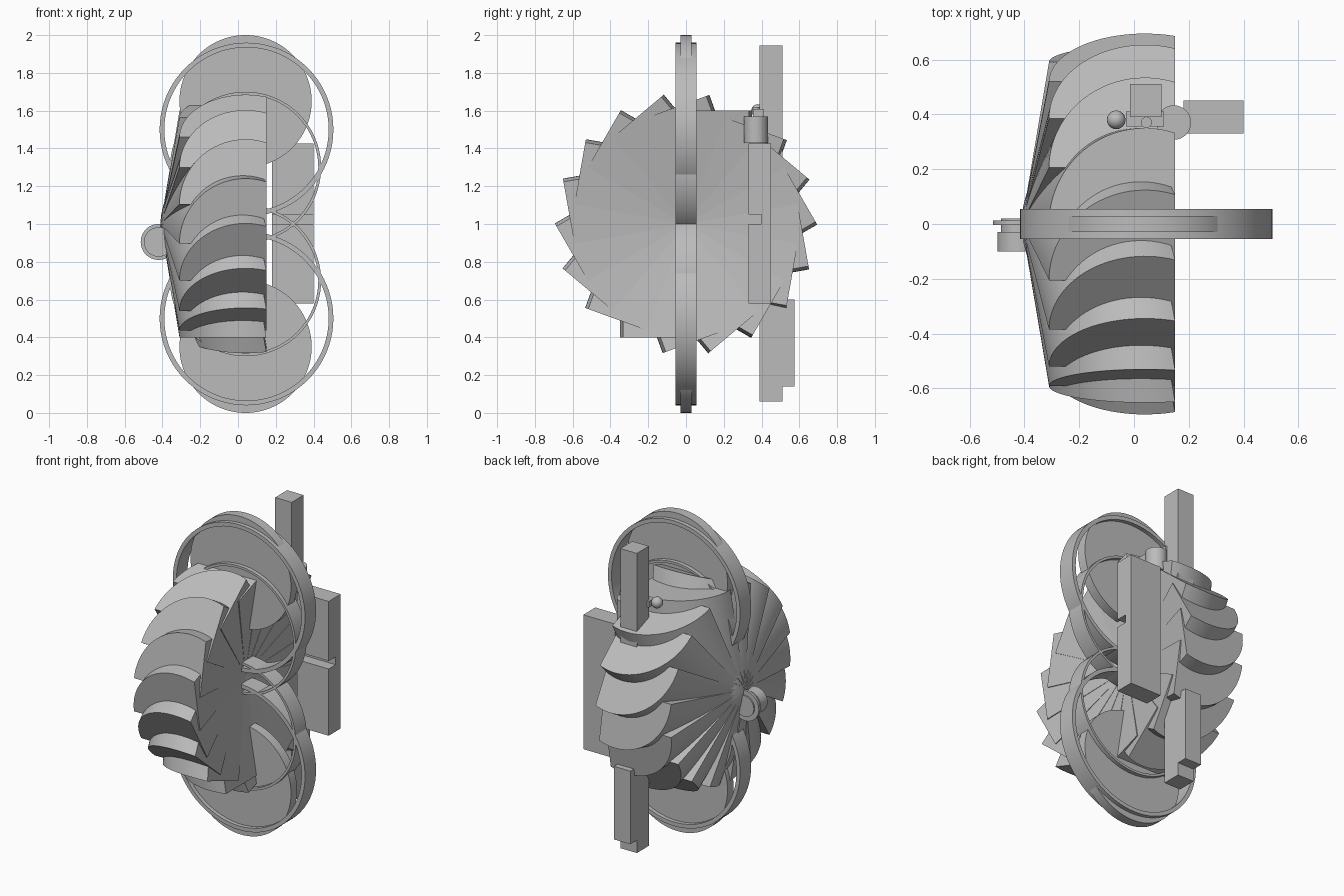
import bpy, bmesh, math
from mathutils import Matrix, Vector

cube = bpy.data.objects.get("Cube")
if cube:
    bpy.data.objects.remove(cube, do_unlink=True)

grey = bpy.data.materials.new("plain_grey")
grey.use_nodes = True
grey.diffuse_color = (0.5, 0.5, 0.5, 1)
grey.node_tree.nodes["Principled BSDF"].inputs["Base Color"].default_value = (0.5, 0.5, 0.5, 1)


def finish(name, bm, smooth=True):
    bmesh.ops.recalc_face_normals(bm, faces=bm.faces[:])
    mesh = bpy.data.meshes.new(name)
    bm.to_mesh(mesh)
    bm.free()
    mesh.materials.append(grey)
    obj = bpy.data.objects.new(name, mesh)
    bpy.context.collection.objects.link(obj)
    if smooth:
        bpy.ops.object.select_all(action='DESELECT')
        obj.select_set(True)
        bpy.context.view_layer.objects.active = obj
        bpy.ops.object.shade_smooth_by_angle(angle=math.radians(30))
    return obj


def box(name, x0, x1, y0, y1, z0, z1):
    bm = bmesh.new()
    bmesh.ops.create_cube(bm, size=1)
    for v in bm.verts:
        v.co = Vector(((x0 + x1) / 2 + v.co.x * (x1 - x0),
                       (y0 + y1) / 2 + v.co.y * (y1 - y0),
                       (z0 + z1) / 2 + v.co.z * (z1 - z0)))
    return finish(name, bm, False)


def cylinder(name, centre, radius, depth, axis='Y', segments=64):
    bm = bmesh.new()
    turn = Matrix.Rotation(math.pi / 2, 4, 'X') if axis == 'Y' else Matrix()
    bmesh.ops.create_cone(bm, cap_ends=True, segments=segments, radius1=radius,
                          radius2=radius, depth=depth,
                          matrix=Matrix.Translation(centre) @ turn)
    return finish(name, bm)


def hoop(name, x, z, outer, inner, half, segments=80):
    # flat band with its axis along y
    bm = bmesh.new()
    loops = []
    for i in range(segments):
        a = math.tau * i / segments
        loops.append([bm.verts.new((x + r * math.cos(a), y, z + r * math.sin(a)))
                      for r, y in ((outer, -half), (outer, half), (inner, half), (inner, -half))])
    for i in range(segments):
        a, b = loops[i], loops[(i + 1) % segments]
        for k in range(4):
            j = (k + 1) % 4
            bm.faces.new((a[k], a[j], b[j], b[k]))
    return finish(name, bm)


# fan: half-round blades overlapping around the x axis
HUB_Z, RIM, RADIUS, MID_X, FRONT_X, LEAN = 1.0, 0.6, 0.35, 0.04, 0.15, 0.1
end = math.acos((FRONT_X - MID_X) / RADIUS)
steps = 28
outline = []
for i in range(steps + 1):
    a = math.pi + (end - math.pi) * i / steps
    outline.append((MID_X + RADIUS * math.cos(a), RADIUS * math.sin(a)))
outline.append((FRONT_X, 0))

bm = bmesh.new()
for k in range(18):
    n = math.radians(10 + 20 * k)
    out = Vector((0, math.cos(n), math.sin(n)))
    side = Vector((0, math.sin(n), -math.cos(n)))
    rings = []
    for height, shift in ((RIM, 0), (0, -LEAN)):
        rings.append([bm.verts.new(Vector((x + shift, 0, HUB_Z)) + out * height + side * t)
                      for x, t in outline])
    top, base = rings
    bm.faces.new(top)
    bm.faces.new(base[::-1])
    for i in range(len(top)):
        j = (i + 1) % len(top)
        bm.faces.new((top[i], base[i], base[j], top[j]))
finish("fan_blades", bm)

# upper and lower discs with their hoops
for label, s in (("upper", 1), ("lower", -1)):
    cylinder(label + "_disc", (0.04, 0, 1 + 0.65 * s), 0.35, 0.06, segments=96)
    hoop(label + "_large_hoop", 0.045, 1 + 0.5 * s, 0.46, 0.435, 0.055)
    hoop(label + "_small_hoop", 0.04, 1 + 0.3 * s, 0.4, 0.385, 0.055)

# rear post and side slab
box("rear_post", -0.015, 0.1, 0.39, 0.51, 0.06, 1.945)
box("rear_post_backing", -0.015, 0.1, 0.45, 0.575, 0.14, 0.6)
box("side_slab_upper", 0.18, 0.4, 0.33, 0.45, 1.05, 1.425)
box("side_slab_lower", 0.18, 0.4, 0.33, 0.45, 0.58, 1.0)
box("side_slab_web", 0.18, 0.4, 0.4, 0.45, 1.0, 1.05)

# small fittings on top of the fan
cylinder("canister", (0.145, 0.37, 1.5), 0.063, 0.14, 'Z', 32)
box("fitting_bar", -0.03, 0.11, 0.355, 0.41, 1.57, 1.61)
cylinder("fitting_cap", (0.045, 0.37, 1.6), 0.02, 0.04, 'Z', 24)
bm = bmesh.new()
bmesh.ops.create_uvsphere(bm, u_segments=24, v_segments=12, radius=0.034,
                          matrix=Matrix.Translation((-0.065, 0.38, 1.6)))
finish("fitting_ball", bm)

# spool at the hub
cylinder("spool_drum", (-0.42, -0.065, 0.905), 0.078, 0.07)
cylinder("spool_core", (-0.42, -0.005, 0.905), 0.066, 0.05)
cylinder("spool_flange", (-0.42, 0.004, 0.905), 0.095, 0.016)
